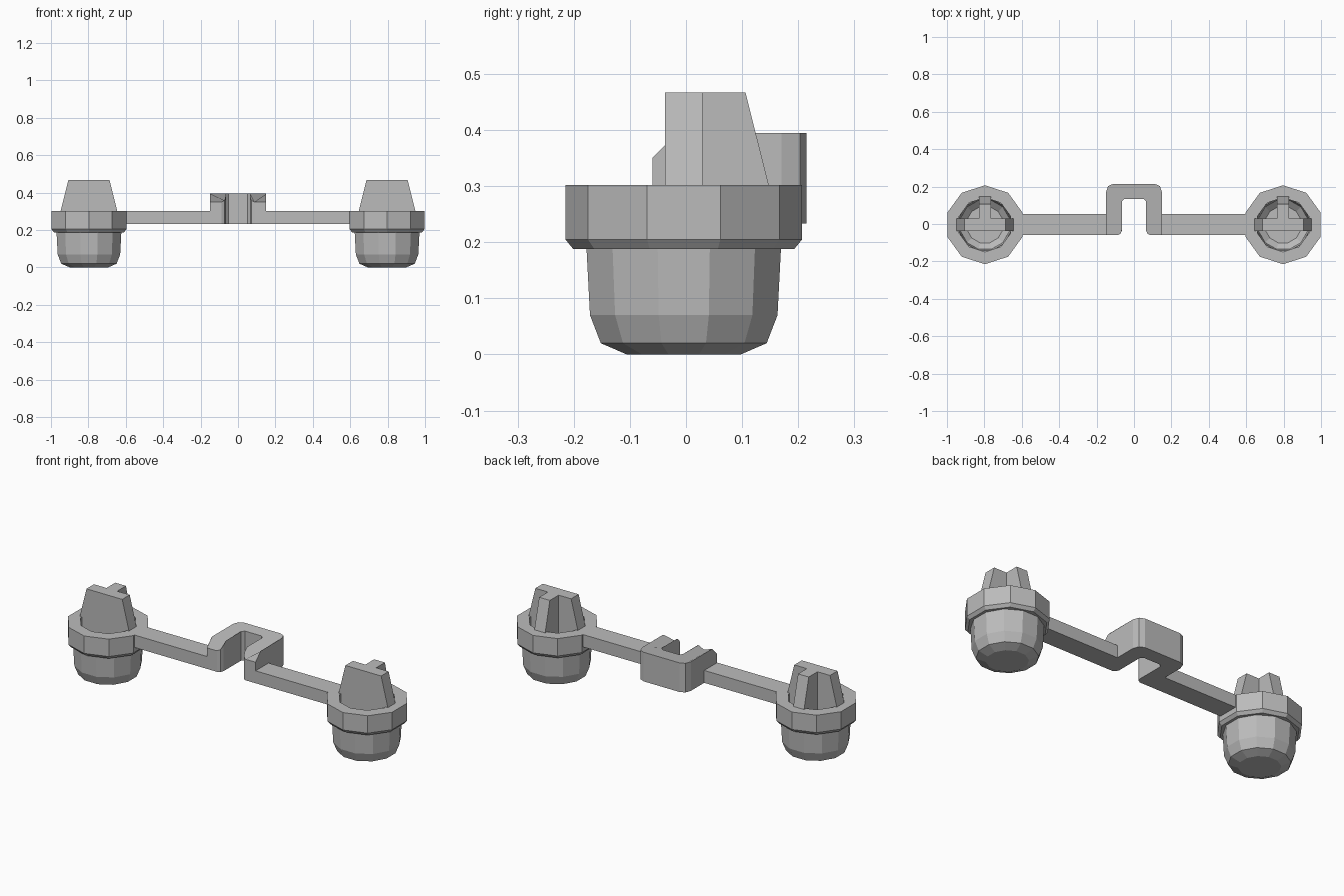
import bpy, bmesh
from math import cos, sin, radians, tau
from mathutils import Vector

cube = bpy.data.objects.get("Cube")
if cube:
    bpy.data.objects.remove(cube)

grey = bpy.data.materials.new("plain grey")
grey.use_nodes = True
colour = (0.5, 0.5, 0.5, 1)
grey.diffuse_color = colour
grey.node_tree.nodes["Principled BSDF"].inputs["Base Color"].default_value = colour

CUP_X, MID_Y = 0.797, -0.004
BAR_LOW, BAR_TOP = 0.233, 0.302


def finish(bm, name, location=(0, 0, 0)):
    bmesh.ops.recalc_face_normals(bm, faces=bm.faces)
    mesh = bpy.data.meshes.new(name)
    bm.to_mesh(mesh)
    bm.free()
    mesh.materials.append(grey)
    obj = bpy.data.objects.new(name, mesh)
    obj.location = location
    bpy.context.collection.objects.link(obj)
    return obj


def loft(bm, rings):
    """Skin a list of equal rings of points, capped at both ends."""
    loops = [[bm.verts.new(p) for p in ring] for ring in rings]
    for a, b in zip(loops, loops[1:]):
        for i in range(len(a)):
            j = (i + 1) % len(a)
            bm.faces.new((a[i], a[j], b[j], b[i]))
    bm.faces.new(loops[0])
    bm.faces.new(loops[-1])


def lathe(name, profile, sides, turn, location):
    bm = bmesh.new()
    angles = [radians(turn) + tau * i / sides for i in range(sides)]
    loft(bm, [[(r * cos(a), r * sin(a), z) for a in angles] for r, z in profile])
    return finish(bm, name, location)


def tee(reach, half, z):
    """T-shaped section: a crossbar along x with a stem towards the back."""
    return [(x, y, z) for x, y in (
        (-reach, -half), (reach, -half), (reach, half), (half, half),
        (half, reach), (-half, reach), (-half, half), (-reach, half))]


for side, label in ((1, "left"), (-1, "right")):
    spot = (side * CUP_X, MID_Y, 0)

    # Faceted foot with a hollow inside
    lathe(label + "_foot",
          [(0.105, 0), (0.153, 0.02), (0.173, 0.07), (0.18, 0.2), (0.18, 0.25),
           (0.143, 0.25), (0.135, 0.08), (0.1, 0.05)], 12, 15, spot)

    # Collar around the foot, open in the middle
    bm = bmesh.new()
    profile = [(0.145, 0.188), (0.197, 0.188), (0.211, 0.205), (0.211, BAR_TOP), (0.145, BAR_TOP)]
    sides = 10
    loops = [[bm.verts.new((r * cos(a), r * sin(a), z)) for r, z in profile]
             for a in (radians(18) + tau * i / sides for i in range(sides))]
    for i, a in enumerate(loops):
        b = loops[(i + 1) % sides]
        for k in range(len(profile)):
            m = (k + 1) % len(profile)
            bm.faces.new((a[k], b[k], b[m], a[m]))
    finish(bm, label + "_collar", spot)

    # Tapered T-shaped fin
    bm = bmesh.new()
    loft(bm, [tee(0.13, 0.033, 0.045), tee(0.152, 0.033, 0.3), tee(0.11, 0.033, 0.467)])
    finish(bm, label + "_fin", spot)

    # Straight arm from the collar to the bracket
    bm = bmesh.new()
    arm = [(side * x, y) for x, y in ((0.12, -0.06), (0.64, -0.06), (0.64, 0.054), (0.12, 0.054))]
    loft(bm, [[(x, y, z) for x, y in arm] for z in (BAR_LOW, BAR_TOP)])
    finish(bm, label + "_arm")

# U-shaped bracket with softened corners
half = [(0.065, 0.12), (0.065, -0.035), (0.072, -0.052), (0.088, -0.06), (0.15, -0.06),
        (0.15, 0.17), (0.138, 0.203), (0.11, 0.215)]
inner = (0.05, 0.135)
outline = [inner] + half
outline += [(-x, y) for x, y in reversed(outline)]
bm = bmesh.new()
loft(bm, [[(x, y, z) for x, y in outline] for z in (BAR_LOW, 0.395)])
# Slope off the front of the bracket ends in two steps
for point, normal in (((0, -0.06, 0.35), (0, -0.7, 0.7)), ((0, -0.012, 0.395), (0, -0.35, 0.94))):
    bmesh.ops.bisect_plane(bm, geom=bm.verts[:] + bm.edges[:] + bm.faces[:],
                           plane_co=Vector(point), plane_no=Vector(normal), clear_outer=True)
    bmesh.ops.holes_fill(bm, edges=[e for e in bm.edges if e.is_boundary], sides=0)
finish(bm, "bracket")
